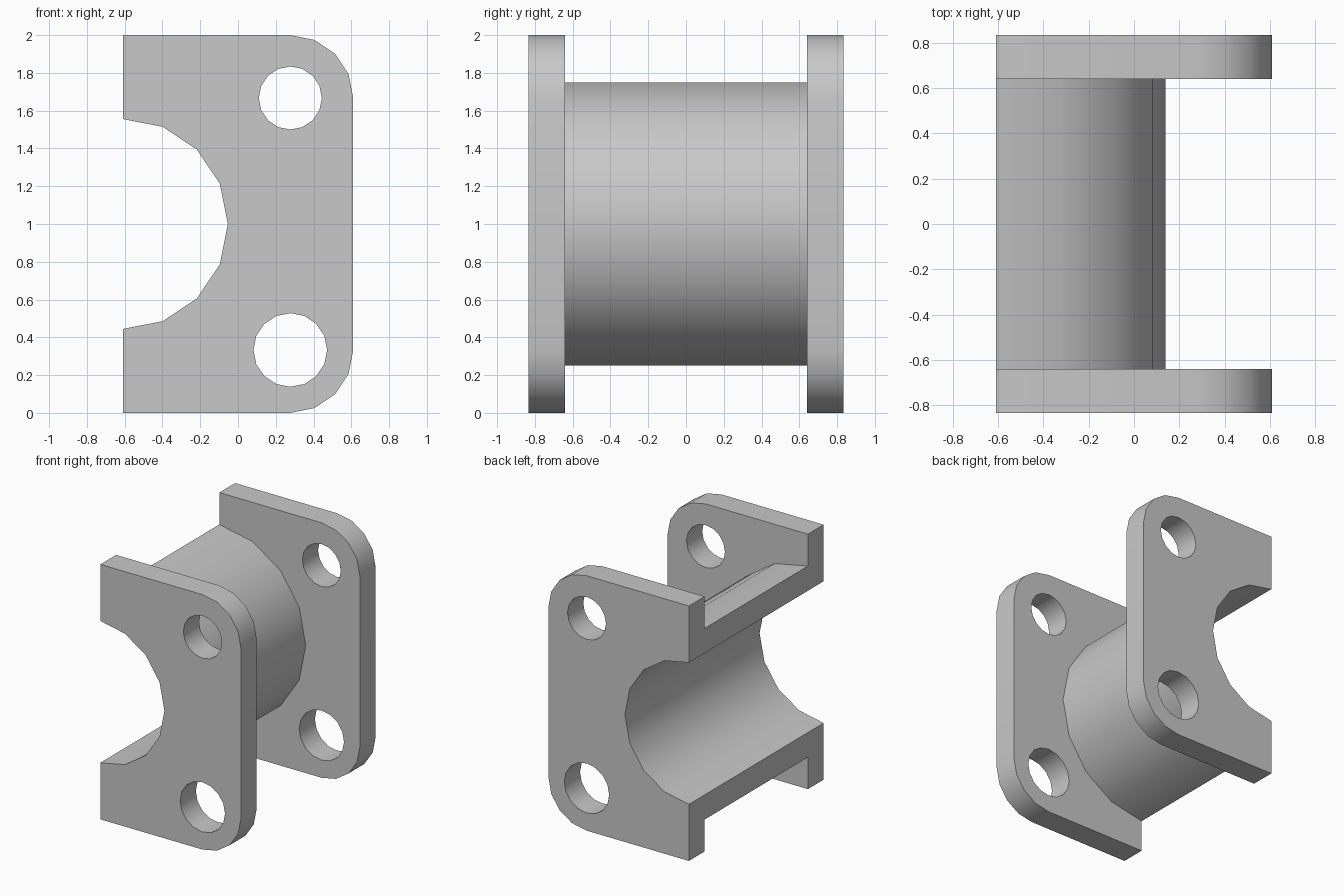
import bpy, bmesh
from math import cos, sin, pi
from mathutils import Vector

cube = bpy.data.objects.get("Cube")
if cube:
    bpy.data.objects.remove(cube, do_unlink=True)

grey = bpy.data.materials.new("plain grey")
grey.use_nodes = True
grey.diffuse_color = (0.58, 0.58, 0.58, 1)
grey.node_tree.nodes["Principled BSDF"].inputs["Base Color"].default_value = grey.diffuse_color

CUT_X = -0.61          # flat side where the spool is halved
MID_Z = 1.0
BORE, BARREL = 0.556, 0.75
INNER_Y, OUTER_Y = 0.64, 0.835
BOLT_X, LOW_Z, HIGH_Z, CORNER = 0.277, 0.333, 1.667, 0.333


def arc(cx, cz, radius, start, steps):
    """Points every sixteenth of a turn, starting at the given sixteenth."""
    return [(cx + radius * cos((start + i) * pi / 8),
             cz + radius * sin((start + i) * pi / 8)) for i in range(steps)]


def prism(name, outlines, y0, y1, capped=True):
    """Fill XZ outlines (first outer, rest holes) and extrude along y."""
    bm = bmesh.new()
    edges = []
    for pts in outlines:
        vs = [bm.verts.new((x, y0, z)) for x, z in pts]
        edges += [bm.edges.new((a, b)) for a, b in zip(vs, vs[1:] + vs[:1])]
    bmesh.ops.triangle_fill(bm, edges=edges, use_beauty=True, normal=(0, -1, 0))
    out = bmesh.ops.extrude_face_region(bm, geom=bm.faces[:], use_keep_orig=True)
    moved = [v for v in out["geom"] if isinstance(v, bmesh.types.BMVert)]
    bmesh.ops.translate(bm, verts=moved, vec=Vector((0, y1 - y0, 0)))
    bmesh.ops.recalc_face_normals(bm, faces=bm.faces[:])
    if not capped:
        ends = [f for f in bm.faces if abs(f.normal.y) > 0.9]
        bmesh.ops.delete(bm, geom=ends, context="FACES")
    mesh = bpy.data.meshes.new(name)
    bm.to_mesh(mesh)
    bm.free()
    mesh.materials.append(grey)
    obj = bpy.data.objects.new(name, mesh)
    bpy.context.collection.objects.link(obj)
    bpy.ops.object.select_all(action="DESELECT")
    obj.select_set(True)
    bpy.context.view_layer.objects.active = obj
    bpy.ops.object.shade_smooth_by_angle(angle=pi / 6)
    return obj


# Flange outline: half bore, square cut side, two rounded corners
bore = arc(CUT_X, MID_Z, BORE, -4, 9)
flange = (bore + [(CUT_X, 2.0)]
          + arc(BOLT_X, HIGH_Z, CORNER, 0, 5)[::-1]
          + arc(BOLT_X, LOW_Z, CORNER, -4, 5)[::-1]
          + [(CUT_X, 0.0)])
bolt_holes = [arc(BOLT_X, HIGH_Z, 0.167, 0, 16), arc(BOLT_X, LOW_Z, 0.195, 0, 16)]

prism("front_flange", [flange] + bolt_holes, -OUTER_Y, -INNER_Y)
prism("back_flange", [flange] + bolt_holes, INNER_Y, OUTER_Y)

# Half barrel joining the flanges
barrel = bore + arc(CUT_X, MID_Z, BARREL, -4, 9)[::-1]
prism("half_barrel", [barrel], -INNER_Y, INNER_Y, capped=False)
